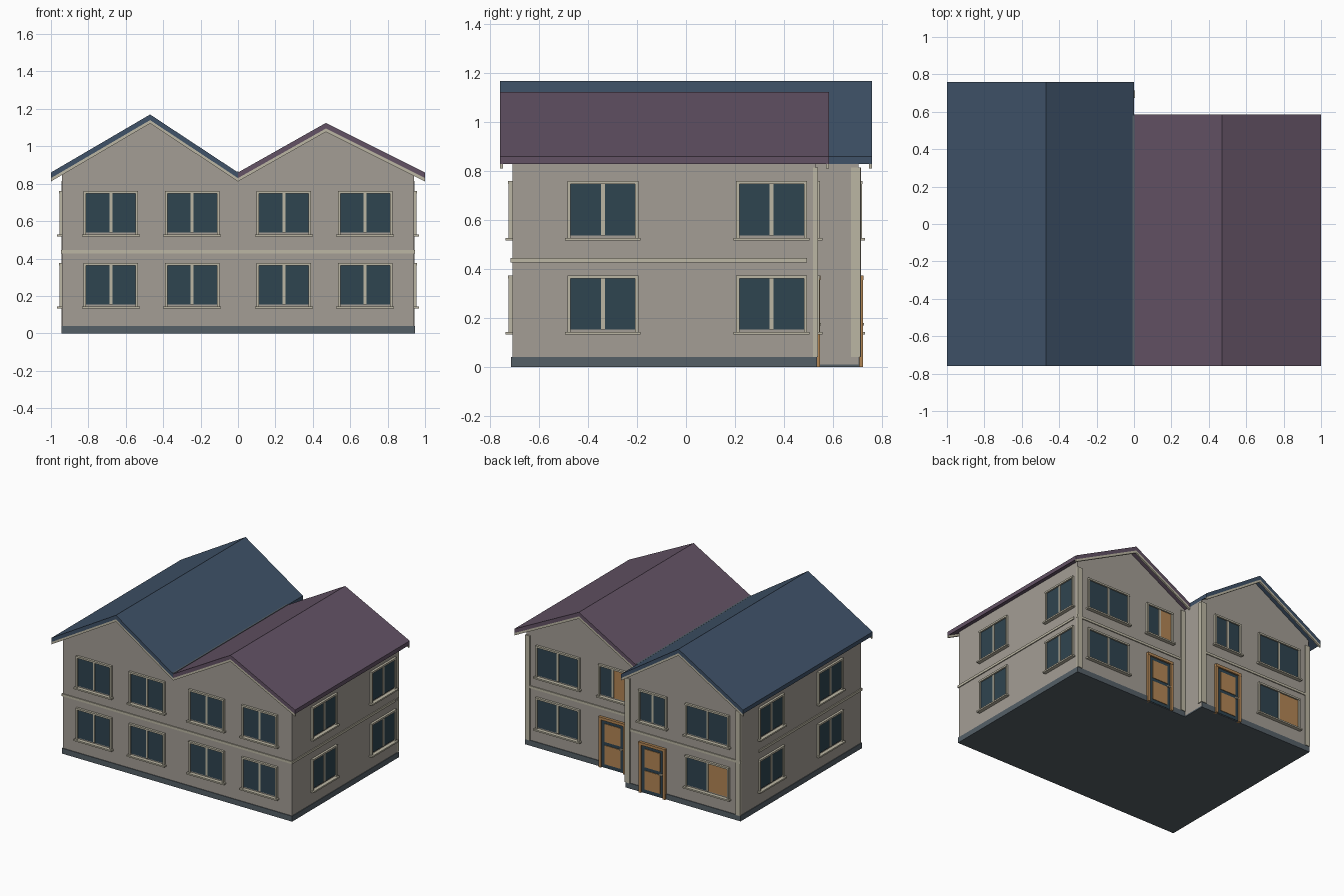
import bpy, bmesh
from math import pi
from mathutils import Matrix, Vector

if "Cube" in bpy.data.objects:
    bpy.data.objects.remove(bpy.data.objects["Cube"])


def material(name, rgb):
    m = bpy.data.materials.new(name)
    m.diffuse_color = (*rgb, 1)
    m.use_nodes = True
    m.node_tree.nodes["Principled BSDF"].inputs["Base Color"].default_value = m.diffuse_color
    return m


WALL = material("render_wall", (0.37, 0.34, 0.30))
TRIM = material("trim", (0.50, 0.47, 0.37))
GLASS = material("glass", (0.028, 0.058, 0.08))
BASE = material("plinth", (0.09, 0.115, 0.135))
WOOD = material("wood", (0.45, 0.24, 0.09))
BLUE = material("blue_roof", (0.05, 0.085, 0.14))
PURPLE = material("purple_roof", (0.125, 0.085, 0.13))


def finish(name, bm, mats, matrix=Matrix()):
    bmesh.ops.recalc_face_normals(bm, faces=bm.faces)
    me = bpy.data.meshes.new(name)
    bm.to_mesh(me)
    bm.free()
    for m in mats:
        me.materials.append(m)
    ob = bpy.data.objects.new(name, me)
    ob.matrix_world = matrix
    bpy.context.collection.objects.link(ob)
    return ob


def boxes(name, items, matrix=Matrix()):
    """One object from boxes given as (x0, x1, y0, y1, z0, z1, material)."""
    bm = bmesh.new()
    mats = []
    for x0, x1, y0, y1, z0, z1, mat in items:
        if mat not in mats:
            mats.append(mat)
        c = Vector((x0 + x1, y0 + y1, z0 + z1)) / 2
        s = Matrix.Diagonal((x1 - x0, y1 - y0, z1 - z0, 1))
        vs = bmesh.ops.create_cube(bm, size=1, matrix=Matrix.Translation(c) @ s)["verts"]
        for f in {f for v in vs for f in v.link_faces}:
            f.material_index = mats.index(mat)
    return finish(name, bm, mats, matrix)


def extrude_profile(name, pts, y0, y1, mat):
    """Extrude an x-z outline along y."""
    bm = bmesh.new()
    face = bm.faces.new([bm.verts.new((x, y0, z)) for x, z in pts])
    geo = bmesh.ops.extrude_face_region(bm, geom=[face])["geom"]
    bmesh.ops.translate(bm, vec=(0, y1 - y0, 0),
                        verts=[g for g in geo if isinstance(g, bmesh.types.BMVert)])
    return finish(name, bm, [mat])


def on_wall(x, y, angle):
    """Local frame on a wall: -y points outward, x runs along the wall."""
    return Matrix.Translation((x, y, 0)) @ Matrix.Rotation(angle, 4, 'Z')


def window(name, matrix, w, z0, left=GLASS, right=GLASS):
    h, z1, t = w / 2, z0 + 0.235, 0.013
    boxes(name, [
        (-h + t, 0, -0.006, 0.01, z0 + t, z1 - t, left),
        (0, h - t, -0.006, 0.01, z0 + t, z1 - t, right),
        (-0.008, 0.008, -0.010, 0.01, z0 + t, z1 - t, TRIM),
        (-h, -h + t, -0.015, 0.01, z0, z1, TRIM),
        (h - t, h, -0.015, 0.01, z0, z1, TRIM),
        (-h, h, -0.017, 0.01, z1 - t, z1, TRIM),
        (-h - 0.01, h + 0.01, -0.027, 0.01, z0 - 0.008, z0 + 0.003, TRIM),
    ], matrix)


def door(name, matrix):
    h, z1 = 0.11, 0.375
    boxes(name, [
        (-h, -h + 0.02, -0.018, 0.01, 0, z1, WOOD),
        (h - 0.02, h, -0.018, 0.01, 0, z1, WOOD),
        (-h, h, -0.020, 0.01, z1 - 0.02, z1, WOOD),
        (-h + 0.02, h - 0.02, -0.008, 0.01, 0.005, z1 - 0.02, GLASS),
        (-0.065, 0.065, -0.012, 0.01, 0.03, 0.17, WOOD),
        (-0.065, 0.065, -0.012, 0.01, 0.195, 0.33, WOOD),
        (0.06, 0.085, -0.022, 0.01, 0.17, 0.18, TRIM),
    ], matrix)


FRONT, SILLS = -0.71, (("lower", 0.14), ("upper", 0.525))

# Two attached houses: side, back wall y, roof end y, ridge height, roof colour
for side, s, back, end, ridge, roof in (("left", -1, 0.705, 0.76, 1.17, BLUE),
                                        ("right", 1, 0.53, 0.585, 1.125, PURPLE)):
    under = 0.83 + 0.06 * (ridge - 0.86) / 0.53

    # Gabled wall block
    extrude_profile(side + "_walls", [(0, 0.01), (s * 0.94, 0.01), (s * 0.94, under),
                                      (s * 0.47, ridge - 0.03), (0, 0.83)], FRONT, back, WALL)

    # Roof slab and barge boards, both chevrons
    def chevron(top, thick):
        line = [(0, 0.86), (s * 0.47, ridge), (s * 1.0, 0.86)]
        return ([(x, z - top) for x, z in line]
                + [(x, z - top - thick) for x, z in reversed(line)])
    extrude_profile(side + "_roof", chevron(0, 0.03), -0.76, end, roof)
    extrude_profile(side + "_front_barge_board", chevron(0.03, 0.018), -0.76, -0.748, TRIM)
    extrude_profile(side + "_back_barge_board", chevron(0.03, 0.018), end - 0.012, end, TRIM)

    # Plinth, string courses and rear corner strips
    xa, xb = sorted((0, s * 0.945))
    boxes(side + "_plinth", [(xa, xb, FRONT - 0.005, back + 0.005, 0, 0.04, BASE)])
    ya, yb = sorted((s * 0.93, s * 0.947))
    boxes(side + "_string_course", [
        (xa, xb, FRONT - 0.007, FRONT + 0.01, 0.427, 0.445, TRIM),
        (xa, xb, back - 0.01, back + 0.007, 0.427, 0.445, TRIM),
        (ya, yb, FRONT - 0.007, 0.495, 0.427, 0.445, TRIM)])
    for label, x in (("outer", s * 0.925), ("inner", s * 0.02)):
        boxes(f"{side}_{label}_corner_strip",
              [(x - 0.018, x + 0.018, back - 0.01, back + 0.01, 0.04, 0.815, TRIM)])

    # Front and side windows
    for level, z in SILLS:
        for x in (0.245, 0.68):
            window(f"{side}_front_{level}_window", on_wall(s * x, FRONT, 0), 0.29, z)
        for y in (-0.34, 0.35):
            window(f"{side}_side_{level}_window", on_wall(s * 0.94, y, s * pi / 2), 0.29, z)

    # Rear windows and door; some panes are boarded with wood
    wide, small = on_wall(s * 0.675, back, pi), on_wall(s * 0.225, back, pi)
    window(side + "_back_upper_wide_window", wide, 0.36, 0.525)
    window(side + "_back_lower_wide_window", wide, 0.36, 0.14,
           right=WOOD if s < 0 else GLASS)
    window(side + "_back_upper_small_window", small, 0.23, 0.525,
           right=WOOD if s > 0 else GLASS)
    door(side + "_back_door", small)

# Strip on the exposed party wall and gutter in the valley
boxes("party_wall_strip", [(-0.02, 0.006, 0.675, 0.714, 0.04, 0.815, TRIM)])
boxes("valley_gutter", [(-0.008, 0.004, -0.755, 0.58, 0.835, 0.866, BASE)])
